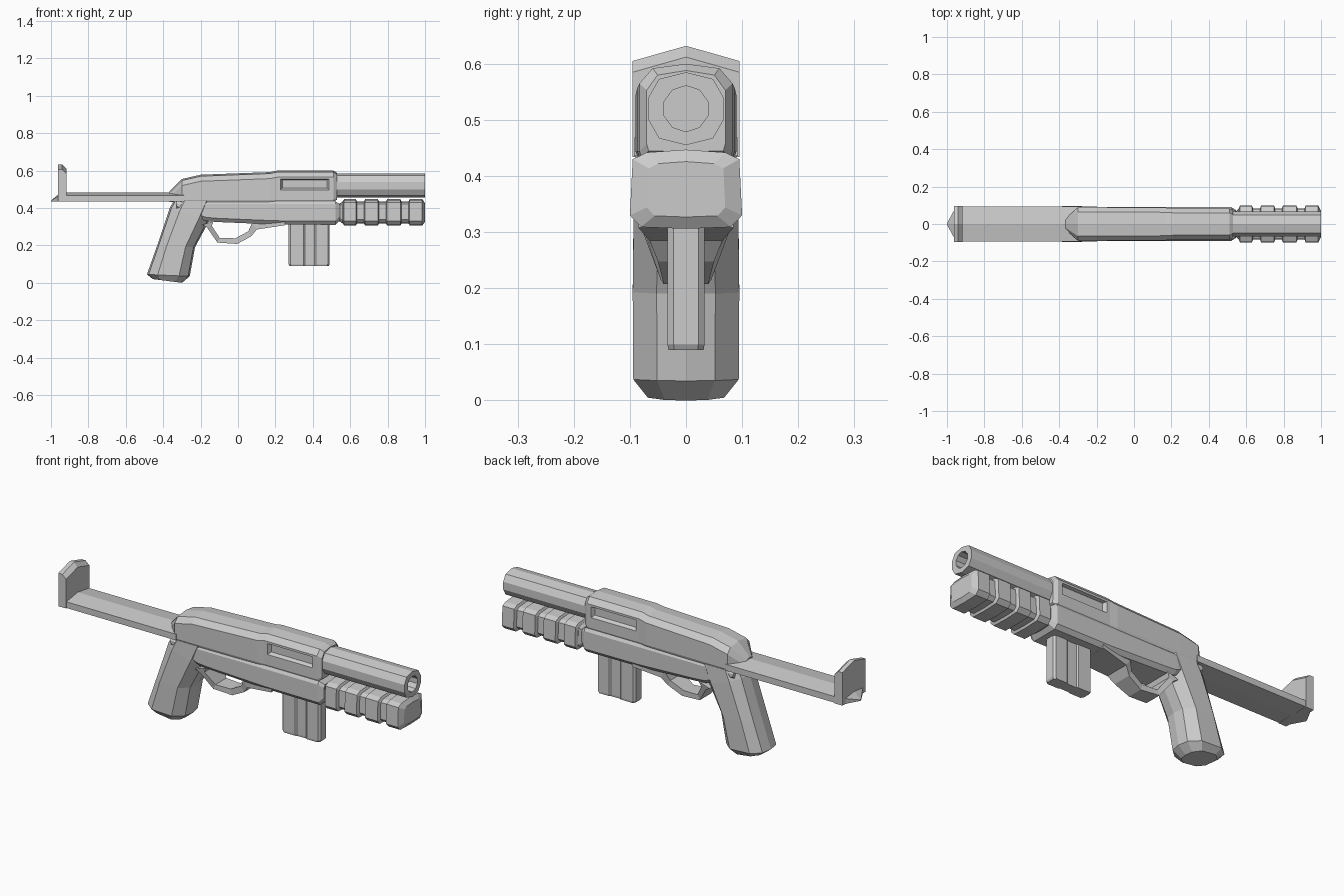
import bpy, bmesh, math

if "Cube" in bpy.data.objects:
    bpy.data.objects.remove(bpy.data.objects["Cube"])


def loft(name, rings, cap_ends=True):
    """Skin equal-length closed rings of 3D points and cap both ends."""
    bm = bmesh.new()
    rows = [[bm.verts.new(p) for p in r] for r in rings]
    n = len(rows[0])
    for a, b in zip(rows, rows[1:]):
        for i in range(n):
            j = (i + 1) % n
            bm.faces.new((a[i], a[j], b[j], b[i]))
    bm.faces.new(rows[0])
    bm.faces.new(rows[-1])
    bmesh.ops.recalc_face_normals(bm, faces=bm.faces)
    me = bpy.data.meshes.new(name)
    bm.to_mesh(me)
    bm.free()
    ob = bpy.data.objects.new(name, me)
    bpy.context.collection.objects.link(ob)
    return ob


def mirror(half):
    """Complete a half outline (y >= 0) across y = 0."""
    return half + [(-y, z) for y, z in reversed(half) if y > 0]


def section(x, half):
    return [(x, y, z) for y, z in mirror(half)]


# Upper receiver: crowned top, chamfered shoulders, tapered ends
def upper(x, w, top, bottom=.432):
    return section(x, [(0, top), (w * .72, top - .008), (w, top - .035),
                       (w, bottom + .012), (w * .95, bottom), (0, bottom)])


receiver = loft("upper_receiver", [
    upper(-.365, .03, .49), upper(-.30, .09, .555), upper(-.20, .09, .578),
    upper(.17, .087, .592), upper(.21, .083, .60), upper(.51, .083, .60),
    upper(.53, .07, .588, .445)])

# Recessed side windows, flared toward the outside
for side in (-1, 1):
    rings = []
    for y, g in ((.066, -.012), (.12, .018)):
        x0, x1, z0, z1 = .225 - g, .488 + g, .495 - g, .555 + g * .4
        rings.append([(x0, side * y, z0), (x1, side * y, z0),
                      (x1, side * y, z1), (x0, side * y, z1)])
    cutter = loft("window_cutter", rings)
    cutter.hide_render = True
    mod = receiver.modifiers.new("window", 'BOOLEAN')
    mod.operation = 'DIFFERENCE'
    mod.solver = 'EXACT'
    mod.object = cutter
    bpy.context.view_layer.objects.active = receiver
    bpy.ops.object.modifier_apply(modifier=mod.name)
    bpy.data.objects.remove(cutter)


# Lower receiver
def lower(x, w, bottom, top=.437):
    return section(x, [(0, top), (w * .9, top), (w, top - .015),
                       (w, bottom + .02), (w * .8, bottom), (0, bottom)])


loft("lower_receiver", [
    lower(-.33, .085, .39), lower(-.17, .09, .33), lower(-.11, .09, .325),
    lower(.20, .09, .312), lower(.52, .09, .31), lower(.545, .075, .335, .42)])

# Octagonal-style barrel with a hollow bore
outer = [(0, .585), (.048, .573), (.067, .54), (.067, .50), (.048, .467), (0, .455)]
bore = [(max(0, .041 * math.sin(math.pi * i / 5)) if 0 < i < 5 else 0,
         .52 + .041 * math.cos(math.pi * i / 5)) for i in range(6)]
loft("barrel", [section(.50, outer), section(1.0, outer),
                section(1.0, bore), section(.85, bore)])


# Ribbed foregrip: one loft stepping between rib and groove sections
def rib(x, s):
    half = [(0, .447), (.07, .442), (.095, .43), (.1, .33), (.08, .309), (0, .306)]
    return section(x, [(y * s, .376 + (z - .376) * s) for y, z in half])


rings = [rib(.50, .68), rib(.545, .68), rib(.56, .84)]
for x0, x1 in ((.567, .63), (.68, .748), (.797, .868), (.918, .985)):
    rings += [rib(x0 - .006, .84), rib(x0, 1), rib(x1, 1)]
    if x1 < .9:
        rings.append(rib(x1 + .006, .84))
rings.append(rib(1.0, .7))
loft("foregrip", rings)


# Pistol grip: faceted sections between back and front edge points
def grip(b, f, w):
    half = [(0, 0), (.04, .6), (.25, 1), (.75, 1), (.96, .55), (1, 0)]
    full = half + [(t, -y) for t, y in reversed(half) if y > 0]
    return [(b[0] + (f[0] - b[0]) * t, y * w, b[1] + (f[1] - b[1]) * t)
            for t, y in full]


loft("pistol_grip", [
    grip((-.345, .437), (-.11, .437), .09), grip((-.365, .40), (-.155, .33), .093),
    grip((-.432, .20), (-.23, .19), .095), grip((-.487, .045), (-.258, .035), .094),
    grip((-.455, .02), (-.30, .0), .068)])

# Trigger guard: strap that narrows in the middle (outer, inner, half width)
strap = [((-.19, .31), (-.13, .33), .08), ((-.165, .295), (-.14, .305), .075),
         ((-.11, .215), (-.098, .24), .045), ((-.005, .208), (-.015, .238), .04),
         ((.07, .248), (.055, .275), .05), ((.10, .285), (.075, .32), .065),
         ((.25, .308), (.25, .33), .085)]
loft("trigger_guard", [[(o[0], -w, o[1]), (o[0], w, o[1]),
                        (i[0], w, i[1]), (i[0], -w, i[1])] for o, i, w in strap])

# Magazine with a shallow groove down each side and a bevelled foot
mag_half = [(.27, .022), (.28, .033), (.35, .033), (.357, .028),
            (.41, .028), (.417, .033), (.48, .033), (.49, .022)]
mag_full = mag_half + [(x, -y) for x, y in reversed(mag_half)]
loft("magazine", [[(.38 + (x - .38) * s, y * s, z) for x, y in mag_full]
                  for z, s in ((.34, 1), (.10, 1), (.09, .95))])

# Stock bar with a low centre ridge
bar = [(0, .482), (.093, .468), (.093, .436), (0, .434)]
loft("stock_bar", [section(-.95, bar), section(-.29, bar)])


# Butt plate: peaked top, softened front edge
def plate(x, drop):
    return section(x, [(0, .632 - drop), (.095, .605 - drop), (.095, .434), (0, .434)])


loft("butt_plate", [plate(-.963, 0), plate(-.94, 0), plate(-.918, .02)])

# Pointed toe behind the butt plate
loft("butt_toe", [section(-.95, [(0, .482), (.095, .47), (.095, .434), (0, .434)]),
                  section(-1.0, [(0, .44), (.004, .439), (.004, .434), (0, .434)])])
